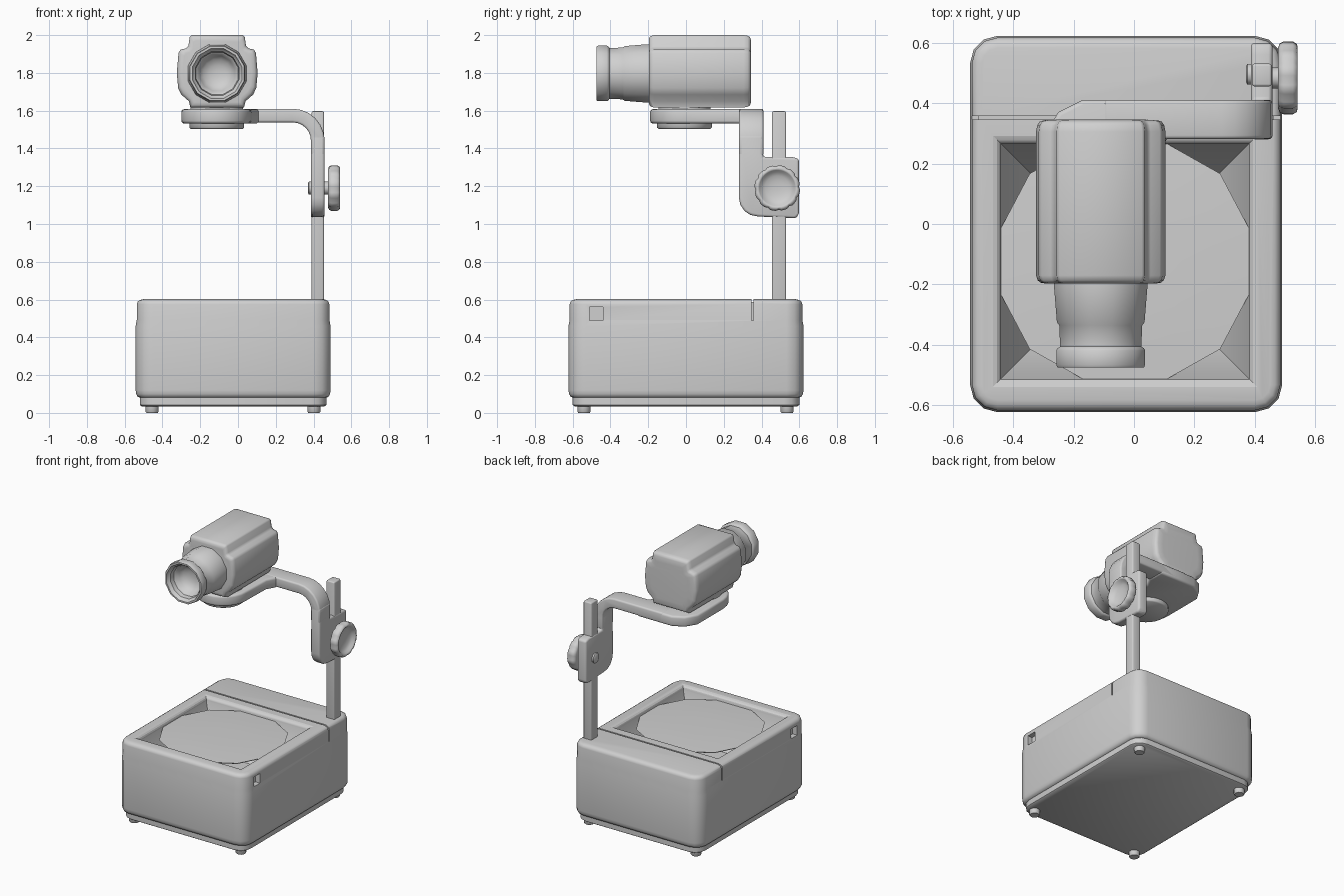
import bpy, bmesh, math
from math import sin, cos, pi, radians

if "Cube" in bpy.data.objects:
    bpy.data.objects.remove(bpy.data.objects["Cube"])

grey = bpy.data.materials.new("light grey plastic")
grey.diffuse_color = (0.63, 0.63, 0.63, 1)
grey.use_nodes = True
grey.node_tree.nodes["Principled BSDF"].inputs["Base Color"].default_value = grey.diffuse_color


def activate(ob):
    bpy.ops.object.select_all(action='DESELECT')
    ob.select_set(True)
    bpy.context.view_layer.objects.active = ob


def make(name, verts, faces, angle=50, bevel=0, segs=3):
    me = bpy.data.meshes.new(name)
    me.from_pydata(verts, [], faces)
    bm = bmesh.new()
    bm.from_mesh(me)
    bmesh.ops.recalc_face_normals(bm, faces=bm.faces)
    bm.to_mesh(me)
    bm.free()
    ob = bpy.data.objects.new(name, me)
    bpy.context.collection.objects.link(ob)
    me.materials.append(grey)
    activate(ob)
    if bevel:
        m = ob.modifiers.new("bevel", 'BEVEL')
        m.width, m.segments, m.limit_method = bevel, segs, 'ANGLE'
        m.angle_limit = radians(40)
        bpy.ops.object.modifier_apply(modifier="bevel")
    if angle:
        bpy.ops.object.shade_smooth_by_angle(angle=radians(angle))
    return ob


def loft(name, rings, **kw):
    """Skin a list of equal-length rings and cap both ends."""
    n = len(rings[0])
    verts = [p for r in rings for p in r]
    faces = [(k * n + i, k * n + (i + 1) % n, (k + 1) * n + (i + 1) % n, (k + 1) * n + i)
             for k in range(len(rings) - 1) for i in range(n)]
    faces += [tuple(range(n)), tuple(range((len(rings) - 1) * n, len(rings) * n))]
    return make(name, verts, faces, **kw)


def place(axis, u, v, t):
    return {'x': (t, u, v), 'y': (u, t, v), 'z': (u, v, t)}[axis]


def prism(name, outline, axis, a, b, **kw):
    return loft(name, [[place(axis, u, v, t) for u, v in outline] for t in (a, b)], **kw)


def box(name, x0, x1, y0, y1, z0, z1, **kw):
    return prism(name, [(x0, y0), (x1, y0), (x1, y1), (x0, y1)], 'z', z0, z1, **kw)


def turned(name, axis, centre, profile, n=24, wave=0, wave_from=1, **kw):
    """Lathe a (position, radius) profile; wave scallops radii above wave_from."""
    rings = []
    for t, r in profile:
        ring = []
        for i in range(n):
            a = 2 * pi * (i + 0.5) / n
            rr = r - (wave if i % 4 == 0 and r > wave_from else 0)
            ring.append(place(axis, centre[0] + rr * cos(a), centre[1] + rr * sin(a), t))
        rings.append(ring)
    return loft(name, rings, **kw)


def rounded(x0, x1, y0, y1, r, inset, z, n=4):
    pts = []
    for cx, cy, a0 in ((x1 - r, y1 - r, 0), (x0 + r, y1 - r, 90),
                       (x0 + r, y0 + r, 180), (x1 - r, y0 + r, 270)):
        for i in range(n):
            a = radians(a0 + 90 * i / (n - 1))
            pts.append((cx + (r - inset) * cos(a), cy + (r - inset) * sin(a), z))
    return pts


def cut(ob, cutter):
    m = ob.modifiers.new("cut", 'BOOLEAN')
    m.object, m.operation, m.solver = cutter, 'DIFFERENCE', 'EXACT'
    activate(ob)
    bpy.ops.object.modifier_apply(modifier="cut")
    bpy.data.objects.remove(cutter)


# Base housing: rounded box, lid very slightly narrower
levels = [(0.03, 0.08), (0.012, 0.084), (0.003, 0.1), (0, 0.12), (0, 0.46), (0.006, 0.492),
          (0.006, 0.575), (0.011, 0.59), (0.024, 0.598), (0.04, 0.602)]
base = loft("base_housing", [rounded(-0.542, 0.49, -0.622, 0.622, 0.09, i, z) for i, z in levels])

# Light well: rounded rim, then walls sloping inward below the lens
OX0, OX1, OY0, OY1 = -0.44, 0.38, -0.512, 0.265
well = ((-0.2, 0.32), (0, 0.57), (0, 0.58), (0.004, 0.59), (0.013, 0.598), (0.03, 0.603), (0.03, 0.65))
cut(base, loft("well", [[(OX0 - d, OY0 - d, z), (OX1 + d, OY0 - d, z), (OX1 + d, OY1 + d, z),
                         (OX0 - d, OY1 + d, z)] for d, z in well], angle=0))
# Seam behind the lid: shallow across the top, deeper at both sides
cut(base, box("lid_gap", -0.7, 0.7, 0.346, 0.357, 0.588, 0.7, angle=0))
for x in (-0.54, 0.488):
    cut(base, box("side_gap", x - 0.025, x + 0.025, 0.346, 0.357, 0.49, 0.7, angle=0))
    cut(base, box("notch", x - 0.04, x + 0.04, -0.51, -0.44, 0.49, 0.56, angle=0))
activate(base)
bpy.ops.object.shade_smooth_by_angle(angle=radians(50))

# Twelve-sided lens plate resting in the well, slightly domed
cx, cy, hx, hy = (OX0 + OX1) / 2, (OY0 + OY1) / 2, (OX1 - OX0) / 2, (OY1 - OY0) / 2
quad = [(hx, 0.11), (0.315, 0.29), (0.14, hy)]
ring = (quad + [(-x, y) for x, y in reversed(quad)] +
        [(-x, -y) for x, y in quad] + [(x, -y) for x, y in reversed(quad)])
loft("lens_plate", [[(cx + x * s, cy + y * s, z) for x, y in ring]
                    for s, z in ((0.98, 0.562), (1, 0.57), (0.7, 0.576), (0.35, 0.579))], angle=30)

# Underside plate and feet
loft("bottom_plate", [rounded(-0.52, 0.468, -0.6, 0.6, 0.08, i, z)
                      for i, z in ((0.01, 0.035), (0, 0.042), (0, 0.085))])
for x in (-0.455, 0.402):
    for y in (-0.54, 0.535):
        turned("foot", 'z', (x, y), [(0, 0.031), (0.006, 0.036), (0.045, 0.036)], n=12)

# Upright post
box("post", 0.39, 0.455, 0.455, 0.53, 0.55, 1.597, bevel=0.008)

# Sliding clamp, a side plate with rounded lower front corner
arc = [(0.38 + 0.1 * cos(radians(a)), 1.14 + 0.1 * sin(radians(a))) for a in (180, 202, 225, 247, 270)]
prism("clamp", arc + [(0.58, 1.03), (0.598, 1.05), (0.598, 1.345), (0.56, 1.355), (0.408, 1.355),
                      (0.408, 1.47), (0.281, 1.47)], 'x', 0.386, 0.458, bevel=0.014)

# Arm: horizontal bar bending down into the clamp
outer = [(0.29 + 0.168 * sin(radians(a)), 1.442 + 0.168 * cos(radians(a))) for a in range(0, 91, 15)]
inner = [(0.29 + 0.096 * sin(radians(a)), 1.442 + 0.096 * cos(radians(a))) for a in range(90, -1, -15)]
prism("arm", [(-0.1, 1.61)] + outer + [(0.458, 1.36), (0.386, 1.36)] + inner + [(-0.1, 1.538)],
      'y', 0.281, 0.41, bevel=0.012)

# Head support: plate with round front end that joins the arm
front = [(-0.115 + 0.185 * cos(radians(a)), -0.005 + 0.185 * sin(radians(a))) for a in range(180, 361, 15)]
prism("head_support", front + [(0.075, 0.22), (0.11, 0.283), (0.11, 0.41), (-0.17, 0.41), (-0.25, 0.37),
                               (-0.3, 0.29)], 'z', 1.532, 1.608, bevel=0.015)
turned("swivel_disc", 'z', (-0.113, -0.008), [(1.503, 0.138), (1.51, 0.146), (1.54, 0.146)], n=24)
turned("swivel_neck", 'z', (-0.113, -0.008), [(1.6, 0.14), (1.63, 0.14)], n=24)

# Projection head: stepped cross-section, pillowed ends
half = [(0.136, 2.0), (0.146, 1.99), (0.152, 1.945), (0.165, 1.93), (0.195, 1.923), (0.205, 1.905),
        (0.214, 1.8), (0.207, 1.72), (0.19, 1.685), (0.15, 1.65), (0.142, 1.617)]
section = half + [(-x, z) for x, z in reversed(half)]
rings = []
for y, s in ((-0.197, 0.85), (-0.194, 0.93), (-0.186, 0.975), (-0.17, 1), (0.305, 1), (0.327, 0.98),
             (0.338, 0.945), (0.343, 0.88), (0.345, 0.7)):
    rings.append([(-0.11 + x * s, y, 1.808 + (z - 1.808) * s) for x, z in section])
loft("projection_head", rings, angle=60)

# Lens barrel with flared collar and hollow stepped mouth
turned("lens_barrel", 'y', (-0.11, 1.797),
       [(-0.18, 0.16), (-0.205, 0.16), (-0.325, 0.15), (-0.335, 0.142), (-0.405, 0.139),
        (-0.411, 0.148), (-0.418, 0.152), (-0.466, 0.152), (-0.474, 0.148), (-0.474, 0.136),
        (-0.455, 0.128), (-0.45, 0.12), (-0.42, 0.115), (-0.415, 0.107), (-0.385, 0.095),
        (-0.365, 0.075), (-0.352, 0.045), (-0.348, 0.015)], n=12, angle=40)

# Scalloped clamp knob with dished face, axle and nut
turned("knob", 'x', (0.483, 1.19),
       [(0.476, 0.1), (0.482, 0.115), (0.495, 0.121), (0.525, 0.121), (0.538, 0.113), (0.541, 0.102),
        (0.536, 0.095), (0.522, 0.085), (0.512, 0.065), (0.506, 0.04), (0.504, 0.015)],
       n=48, wave=0.006, wave_from=0.11, angle=60)
turned("knob_axle", 'x', (0.483, 1.19), [(0.44, 0.035), (0.485, 0.035)], n=16)
turned("nut", 'x', (0.495, 1.19), [(0.37, 0.028), (0.375, 0.037), (0.4, 0.037)], n=8)
